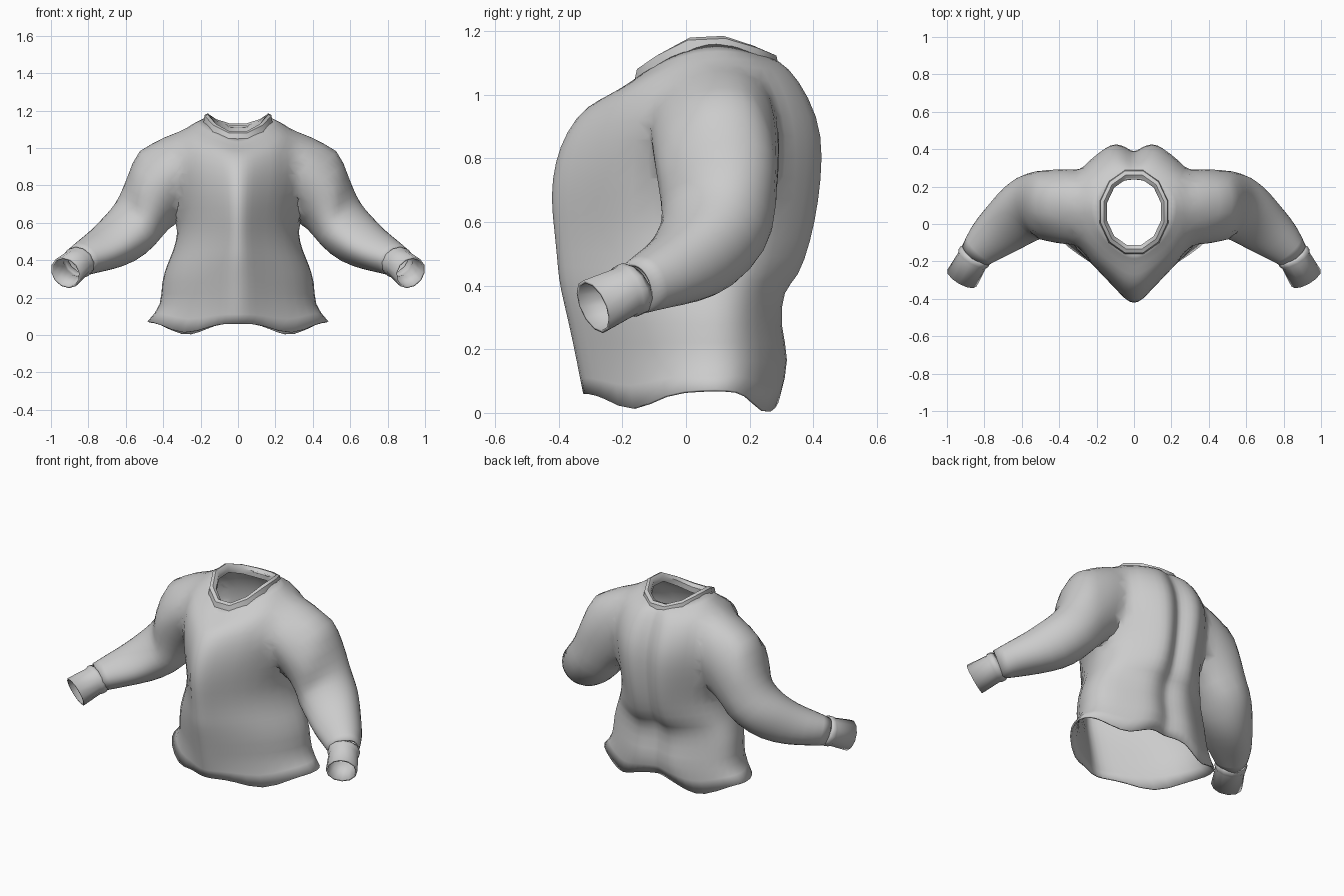
import bpy, bmesh, math
from mathutils import Vector

if "Cube" in bpy.data.objects:
    bpy.data.objects.remove(bpy.data.objects["Cube"])

grey = bpy.data.materials.new("grey_knit")
grey.use_nodes = True
colour = (0.6, 0.6, 0.6, 1)
grey.diffuse_color = colour
grey.node_tree.nodes["Principled BSDF"].inputs["Base Color"].default_value = colour


def loft(name, rings, closed=False):
    """Skin a list of equal-length rings of points into one part."""
    bm = bmesh.new()
    rows = [[bm.verts.new(p) for p in ring] for ring in rings]
    if closed:
        rows.append(rows[0])
    n = len(rows[0])
    for a, b in zip(rows, rows[1:]):
        for i in range(n):
            bm.faces.new((a[i], a[(i + 1) % n], b[(i + 1) % n], b[i]))
    bmesh.ops.recalc_face_normals(bm, faces=bm.faces)
    mesh = bpy.data.meshes.new(name)
    bm.to_mesh(mesh)
    bm.free()
    mesh.materials.append(grey)
    ob = bpy.data.objects.new(name, mesh)
    bpy.context.collection.objects.link(ob)
    return ob


def activate(ob):
    for other in bpy.context.selected_objects:
        other.select_set(False)
    ob.select_set(True)
    bpy.context.view_layer.objects.active = ob


def add_modifier(ob, kind, apply=False, **settings):
    mod = ob.modifiers.new(kind.lower(), kind)
    for key, value in settings.items():
        setattr(mod, key, value)
    if apply:
        activate(ob)
        bpy.ops.object.modifier_apply(modifier=mod.name)


def edit(ob, action):
    bm = bmesh.new()
    bm.from_mesh(ob.data)
    action(bm)
    bm.to_mesh(ob.data)
    bm.free()


def cap(bm):
    bmesh.ops.holes_fill(bm, edges=[e for e in bm.edges if e.is_boundary])
    bmesh.ops.recalc_face_normals(bm, faces=bm.faces)


def open_and_blend(bm):
    """Reopen neck, hem and wrists, then soften the shoulder seams."""
    bmesh.ops.delete(bm, geom=[f for f in bm.faces if len(f.verts) > 24], context='FACES')
    bmesh.ops.remove_doubles(bm, verts=bm.verts, dist=.006)
    seam = [v for v in bm.verts if .25 < abs(v.co.x) < .5 and v.co.z > .55]
    for _ in range(6):
        bmesh.ops.smooth_vert(bm, verts=seam, factor=.5,
                              use_axis_x=True, use_axis_y=True, use_axis_z=True)


def shade(ob):
    activate(ob)
    bpy.ops.object.shade_smooth_by_angle(angle=math.radians(50))


# Half cross-section of the body: keeled front, rounded side, grooved back
half = [(0, -1), (.14, -.95), (.3, -.83), (.6, -.62), (.86, -.38), (1, -.08),
        (.98, .2), (.88, .48), (.6, .76), (.42, .92), (.26, 1), (.1, .92), (0, .84)]
section = half + [(-x, t) for x, t in half[-2:0:-1]]
MID = .09


def body_ring(w, yf, yb, zf, zs, zb, rounding=0.0, dip=0.0):
    ring = []
    for x, t in section:
        k = 1 + rounding * (1 / math.hypot(x, t) - 1)
        x, t = x * k, t * k
        y = MID + t * ((MID - yf) if t < 0 else (yb - MID))
        z = zs + ((zf if t < 0 else zb) - zs) * t * t
        z -= dip * math.exp(-((abs(x) - .56) / .2) ** 2)
        ring.append((x * w, y, z))
    return ring


# Body: half width, front y, back y, heights at front, side and back
body_levels = [
    (.49, -.33, .30, .06, .075, .06, 0, .08),
    (.41, -.35, .335, .16, .16, .17),
    (.42, -.375, .30, .28, .28, .27),
    (.375, -.405, .31, .40, .40, .39),
    (.355, -.41, .36, .45, .44, .42),
    (.32, -.42, .40, .56, .55, .54),
    (.335, -.435, .425, .68, .68, .66),
    (.37, -.42, .44, .79, .80, .81),
    (.39, -.385, .425, .88, .94, .93),
    (.37, -.32, .36, .965, 1.06, 1.05, .1),
    (.28, -.23, .30, 1.0, 1.115, 1.11, .4),
    (.185, -.145, .24, 1.06, 1.16, 1.12, 1),
]
sweater = loft("sweater", [body_ring(*lv) for lv in body_levels])
add_modifier(sweater, 'SUBSURF', apply=True, levels=1)
edit(sweater, cap)


def tube(path, egg=0.0, wobble=0.0, sides=16):
    """Rings along a path of (x, y, z, flat radius, upright radius), taller at the back."""
    rings = []
    for i, p in enumerate(path):
        a, b = path[max(i - 1, 0)], path[min(i + 1, len(path) - 1)]
        along = (Vector(b[:3]) - Vector(a[:3])).normalized()
        flat = along.cross(Vector((0, 0, 1))).normalized()
        up = flat.cross(along)
        ring = []
        for j in range(sides):
            t = math.tau * j / sides
            k = 1 + wobble * math.sin(3 * t + 2.1 * i)
            tall = p[4] * (1 - egg * math.cos(t))
            ring.append(Vector(p[:3]) + flat * p[3] * k * math.cos(t) + up * tall * k * math.sin(t))
        rings.append(ring)
    return rings


# Sleeves, bent at the elbow and reaching forwards, merged into the body
path = [(.19, .09, .985, .15, .12), (.29, .09, .93, .21, .19), (.38, .09, .855, .215, .215),
        (.44, .10, .755, .205, .185), (.495, .105, .655, .19, .16), (.55, .09, .575, .185, .155),
        (.625, .04, .505, .165, .145), (.71, -.03, .455, .145, .118), (.79, -.10, .422, .12, .10),
        (.85, -.165, .392, .088, .084)]
sleeve = loft("sleeve", tube(path, .18, .025))
add_modifier(sleeve, 'SUBSURF', apply=True, levels=1)
edit(sleeve, cap)
add_modifier(sleeve, 'MIRROR', apply=True, use_mirror_merge=False)
add_modifier(sweater, 'BOOLEAN', apply=True, operation='UNION', solver='EXACT', object=sleeve)
bpy.data.objects.remove(sleeve)
edit(sweater, open_and_blend)
add_modifier(sweater, 'SOLIDIFY', thickness=.01)
shade(sweater)

# Neckband: angular ribbed ring that dips at the front and the back
neck = []
for i in range(12):
    a = math.tau * (i + .5) / 12
    c, s = math.cos(a), math.sin(a)
    z = 1.172 - (.11 if s < 0 else .065) * abs(s) ** 1.6
    neck.append([((.167 + ro * .8) * c, .065 + (.205 + ro) * s, z + dz)
                 for ro, dz in ((.03, -.025), (.022, .012), (0, .02), (-.022, .005), (-.022, -.03))])
shade(loft("neckband", neck, closed=True))

# Cuffs: a raised seam and a straight open band
cuff_path = [(.842, -.155, .398, .082, .078), (.85, -.168, .39, .092, .088),
             (.859, -.184, .384, .092, .088), (.866, -.196, .378, .085, .082),
             (.92, -.29, .334, .09, .09)]
cuffs = loft("cuffs", tube(cuff_path, sides=12))
add_modifier(cuffs, 'MIRROR')
add_modifier(cuffs, 'SOLIDIFY', thickness=.01)
shade(cuffs)
